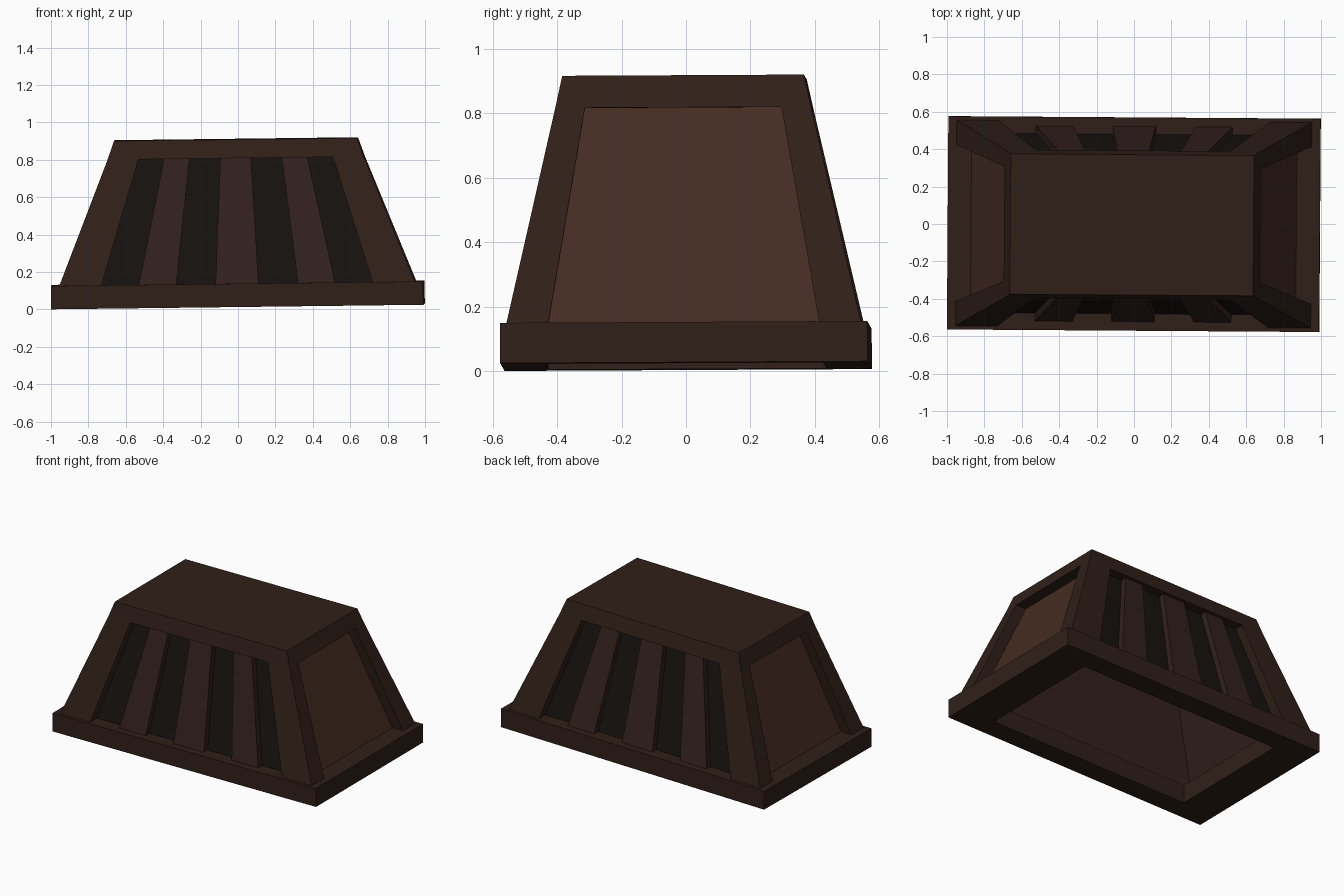
import bpy, bmesh
from math import radians
from mathutils import Matrix

if "Cube" in bpy.data.objects:
    bpy.data.objects.remove(bpy.data.objects["Cube"])

Z0, Z1, Z2 = 0.125, 0.795, 0.895   # base top, cap bottom, cap top
# the whole piece sits with a very slight tilt
TILT = (Matrix.Translation((0, 0, 0.0155)) @ Matrix.Rotation(radians(-0.4), 4, 'Z')
        @ Matrix.Rotation(radians(-0.7), 4, 'Y') @ Matrix.Rotation(radians(0.3), 4, 'X'))


def material(name, rgb):
    m = bpy.data.materials.new(name)
    m.diffuse_color = (*rgb, 1)
    m.use_nodes = True
    m.node_tree.nodes["Principled BSDF"].inputs["Base Color"].default_value = m.diffuse_color
    return m


FRAME = material("dark_wood", (0.030, 0.0137, 0.0095))
PANEL = material("red_wood", (0.061, 0.025, 0.016))
SLAT = material("slat_wood", (0.033, 0.0148, 0.0125))
GAP = material("shadow_black", (0.008, 0.006, 0.005))


def finish(name, bm, mat):
    bmesh.ops.recalc_face_normals(bm, faces=bm.faces)
    mesh = bpy.data.meshes.new(name)
    bm.to_mesh(mesh)
    bm.free()
    mesh.materials.append(mat)
    ob = bpy.data.objects.new(name, mesh)
    ob.matrix_world = TILT
    bpy.context.collection.objects.link(ob)


def loft(name, low, high, z0, z1, mat, sx=1, sy=1):
    """Closed solid between a bottom and a top outline."""
    bm = bmesh.new()
    a = [bm.verts.new((x * sx, y * sy, z0)) for x, y in low]
    b = [bm.verts.new((x * sx, y * sy, z1)) for x, y in high]
    bm.faces.new(a)
    bm.faces.new(b)
    n = len(a)
    for i in range(n):
        j = (i + 1) % n
        bm.faces.new((a[i], a[j], b[j], b[i]))
    finish(name, bm, mat)


def rect(x0, x1, y0, y1):
    return [(x0, y0), (x1, y0), (x1, y1), (x0, y1)]


def ring(name, out_low, in_low, out_high, in_high, z0, z1, mat):
    """Hollow rectangular tube; each size is (half x, half y)."""
    bm = bmesh.new()
    loops = [[bm.verts.new((x, y, z)) for x, y in rect(-s[0], s[0], -s[1], s[1])]
             for s, z in ((out_low, z0), (out_high, z1), (in_high, z1), (in_low, z0))]
    for k in range(4):
        a, b = loops[k], loops[(k + 1) % 4]
        for i in range(4):
            j = (i + 1) % 4
            bm.faces.new((a[i], a[j], b[j], b[i]))
    finish(name, bm, mat)


# base rim, open underneath
ring("base_rim", (0.995, 0.57), (0.75, 0.43), (0.995, 0.57), (0.75, 0.43), 0, Z0, FRAME)

# cap block
loft("top_cap", rect(-0.685, 0.685, -0.397, 0.397), rect(-0.65, 0.65, -0.375, 0.375), Z1, Z2, FRAME)

# inner lining
ring("inner_lining", (0.85, 0.47), (0.83, 0.46), (0.59, 0.325), (0.57, 0.315), Z0, Z1, SLAT)

# leaning corner posts with an L section
post_low = [(0.95, 0.55), (0.725, 0.55), (0.725, 0.47), (0.86, 0.47), (0.86, 0.42), (0.95, 0.42)]
post_high = [(0.685, 0.397), (0.52, 0.397), (0.52, 0.325), (0.60, 0.325), (0.60, 0.305), (0.685, 0.305)]
for sx in (-1, 1):
    for sy in (-1, 1):
        loft("corner_post", post_low, post_high, Z0, Z1, FRAME, sx, sy)

# recessed end panels
for sx in (-1, 1):
    loft("end_panel", rect(0.85, 0.87, -0.43, 0.43), rect(0.59, 0.61, -0.31, 0.31), Z0, Z1, PANEL, sx)

# front and back: dark backing behind three tapered slats
for sy in (-1, 1):
    loft("dark_backing", rect(-0.74, 0.74, 0.47, 0.48), rect(-0.53, 0.53, 0.325, 0.335), Z0, Z1, GAP, 1, sy)
    for c0, w0, c1, w1 in ((-0.425, 0.1, -0.315, 0.068), (0, 0.115, 0, 0.082), (0.425, 0.1, 0.315, 0.068)):
        loft("slat", rect(c0 - w0, c0 + w0, 0.478, 0.522), rect(c1 - w1, c1 + w1, 0.333, 0.375),
             Z0, Z1, SLAT, 1, sy)
